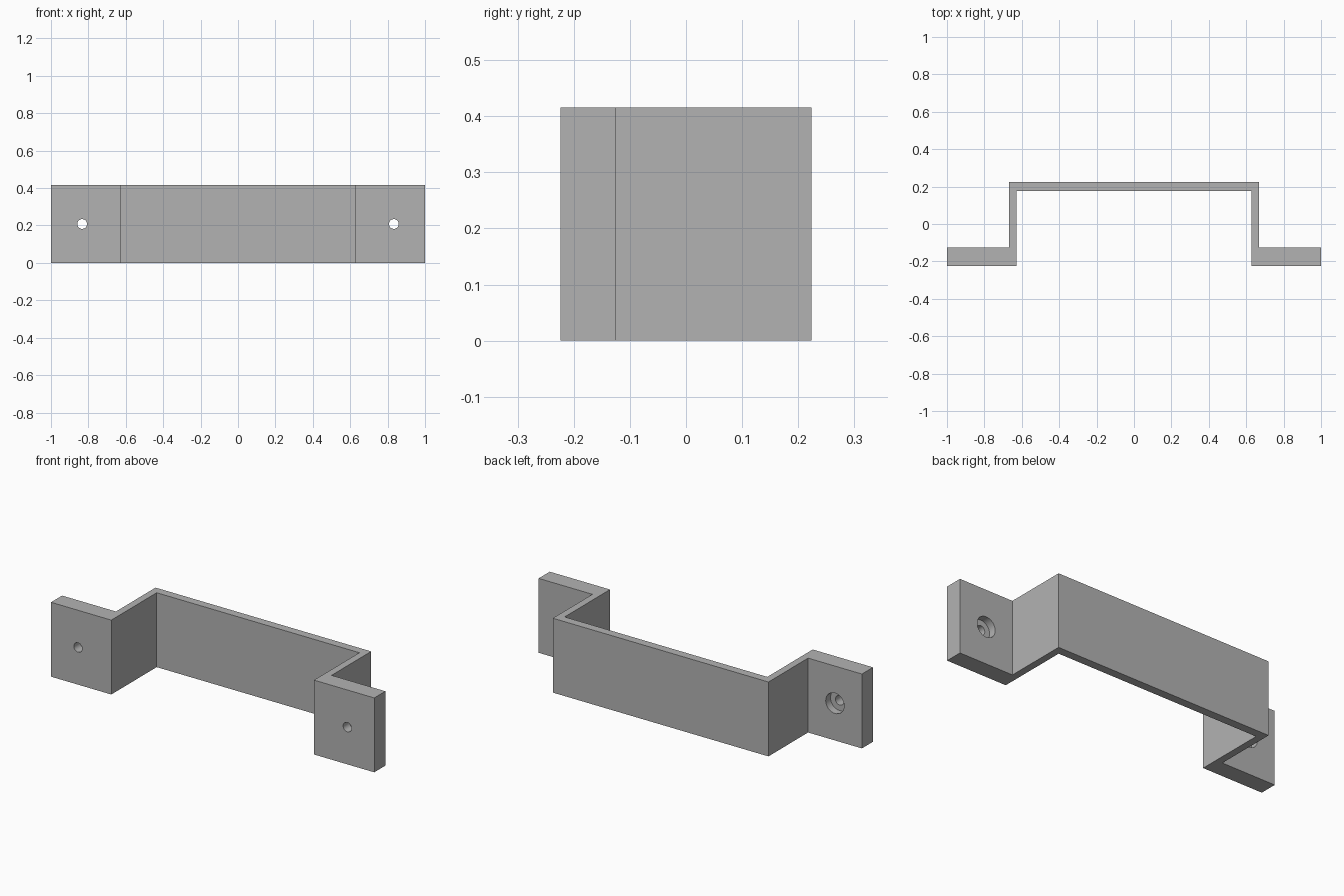
import bpy, bmesh, math

if "Cube" in bpy.data.objects:
    bpy.data.objects.remove(bpy.data.objects["Cube"])

grey = bpy.data.materials.new("plain grey")
grey.diffuse_color = (0.45, 0.45, 0.45, 1)
grey.use_nodes = True
grey.node_tree.nodes["Principled BSDF"].inputs["Base Color"].default_value = grey.diffuse_color

HEIGHT = 0.416
FRONT, BACK = -0.224, 0.224

# Bracket outline seen from above: right half, then mirrored to the left
inner = [(0.627, 0.177), (0.627, FRONT), (1.0, FRONT)]
outer = [(1.0, -0.126), (0.667, -0.126), (0.667, BACK)]
right = inner + outer
outline = right + [(-x, y) for x, y in reversed(right)]

bm = bmesh.new()
face = bm.faces.new([bm.verts.new((x, y, 0)) for x, y in outline])
ext = bmesh.ops.extrude_face_region(bm, geom=[face])
top = [v for v in ext["geom"] if isinstance(v, bmesh.types.BMVert)]
bmesh.ops.translate(bm, vec=(0, 0, HEIGHT), verts=top)
bmesh.ops.recalc_face_normals(bm, faces=bm.faces)
mesh = bpy.data.meshes.new("bracket")
bm.to_mesh(mesh)
bm.free()
mesh.materials.append(grey)
bracket = bpy.data.objects.new("bracket", mesh)
bpy.context.collection.objects.link(bracket)


def drill(x, radius, y0, y1):
    """Cut a round hole along y through a mounting flange."""
    bpy.ops.mesh.primitive_cylinder_add(
        vertices=32, radius=radius, depth=y1 - y0,
        location=(x, (y0 + y1) / 2, HEIGHT / 2), rotation=(math.pi / 2, 0, 0))
    cutter = bpy.context.object
    cutter.name = "hole_cutter"
    cutter.hide_render = True
    cutter.data.materials.append(grey)
    bpy.context.view_layer.objects.active = bracket
    mod = bracket.modifiers.new("hole", 'BOOLEAN')
    mod.operation = 'DIFFERENCE'
    mod.solver = 'EXACT'
    mod.object = cutter
    bpy.ops.object.modifier_apply(modifier=mod.name)
    bpy.data.objects.remove(cutter)


# Screw holes with a wider recess for the screw head at the back
for side in (-1, 1):
    drill(side * 0.833, 0.026, -0.3, -0.05)
    drill(side * 0.833, 0.057, -0.168, -0.05)

bpy.ops.object.select_all(action='DESELECT')
bracket.select_set(True)
bpy.context.view_layer.objects.active = bracket
bpy.ops.object.shade_smooth_by_angle(angle=math.radians(30))
